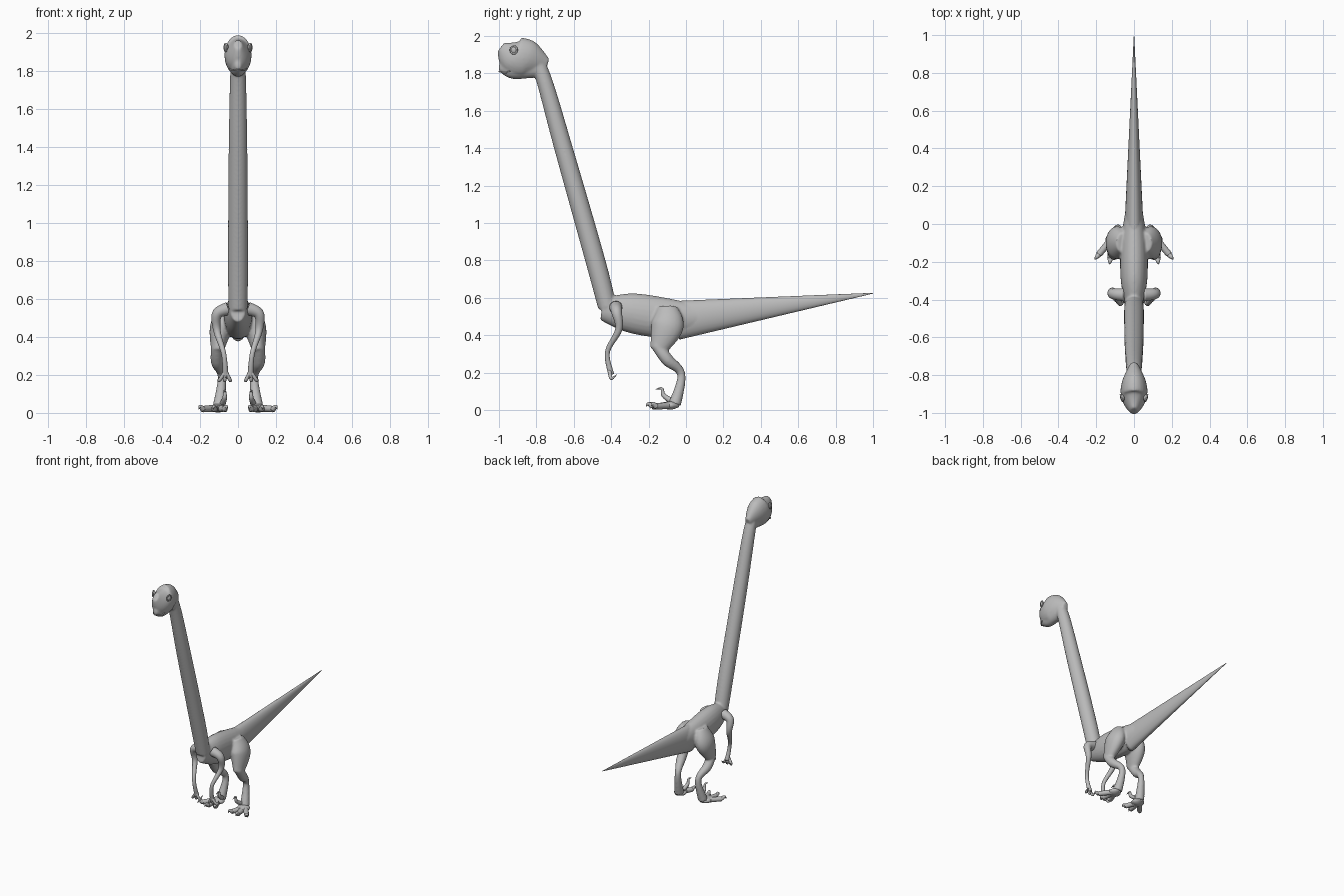
import bpy, bmesh
from math import cos, sin, tau
from mathutils import Vector, Matrix

cube = bpy.data.objects.get("Cube")
if cube:
    bpy.data.objects.remove(cube)

shade = (0.5, 0.5, 0.5, 1)
grey = bpy.data.materials.new("plain grey")
grey.use_nodes = True
grey.diffuse_color = shade
grey.node_tree.nodes["Principled BSDF"].inputs["Base Color"].default_value = shade


def blend(keys, u):
    """Smooth curve through evenly spaced keys (numbers or vectors), u from 0 to 1."""
    last = len(keys) - 1
    i = min(int(u * last), last - 1)
    t = u * last - i
    before, a, b, after = keys[max(i - 1, 0)], keys[i], keys[i + 1], keys[min(i + 2, last)]
    start, end = 0.5 * (b - before), 0.5 * (after - a)
    rise = t * t * (3 - 2 * t)
    return (a + rise * (b - a) + t * (1 - t) ** 2 * start - t * t * (1 - t) * end)


def tube(bm, path, widths, squash=1, flip=1, sides=24, steps=30):
    """Loft ellipses along a path; squash is depth divided by width."""
    path = [Vector((flip * p[0], p[1], p[2])) for p in path]
    centres = [blend(path, i / steps) for i in range(steps + 1)]
    first = centres[1] - centres[0]
    side = Vector((0, 1, 0)) if abs(first.x) > 0.8 * first.length else Vector((1, 0, 0))
    loops = []
    for i, centre in enumerate(centres):
        tangent = (centres[min(i + 1, steps)] - centres[max(i - 1, 0)]).normalized()
        side = (side - tangent * side.dot(tangent)).normalized()
        depth = tangent.cross(side) * squash
        width = blend(widths, i / steps)
        angles = [tau * k / sides for k in range(sides)]
        loops.append([bm.verts.new(centre + width * (side * cos(a) + depth * sin(a)))
                      for a in angles])
    for low, high in zip(loops, loops[1:]):
        for k in range(sides):
            n = (k + 1) % sides
            bm.faces.new((low[k], low[n], high[n], high[k]))
    bm.faces.new(loops[0][::-1])
    bm.faces.new(loops[-1])


def spine(*points):
    """Place y, z pairs on the middle plane."""
    return [(0, y, z) for y, z in points]


def finish(bm, name):
    bmesh.ops.recalc_face_normals(bm, faces=bm.faces[:])
    for face in bm.faces:
        face.smooth = True
    mesh = bpy.data.meshes.new(name)
    bm.to_mesh(mesh)
    bm.free()
    mesh.materials.append(grey)
    part = bpy.data.objects.new(name, mesh)
    bpy.context.collection.objects.link(part)
    return part


def finish_pair(bm, name):
    finish(bm, name).modifiers.new("Mirror", "MIRROR")


# Torso, tail root and neck
body = bmesh.new()
tube(body, spine((-.45, .54), (-.3, .52), (-.1, .493), (.1, .5)), [.04, .07, .07, .04], squash=1.5)
tail_path = spine((-.05, .48), (1, .625))
tail_widths = [.052, .001]
tube(body, tail_path, tail_widths, squash=2)
tube(body, spine((-.42, .55), (-.485, .8), (-.655, 1.4), (-.77, 1.8), (-.83, 1.9)),
     [.05, .053, .049, .041, .03])

# Skull and snout
tube(body, spine((-.74, 1.85), (-.84, 1.88), (-.92, 1.89), (-.99, 1.94)),
     [.02, .065, .066, .02], squash=1.5)
tube(body, spine((-.8, 1.83), (-.93, 1.83), (-1, 1.83)), [.04, .045, .015], squash=1.3)

# Thighs and lower legs, blended into the body skin
for flip in (1, -1):
    tube(body, [(.06, -.1, .55), (.09, -.1, .45), (.11, -.15, .32)],
         [.035, .058, .03], squash=1.5, flip=flip)
    tube(body, [(.11, -.16, .35), (.11, -.1, .27), (.085, -.025, .19), (.1, -.06, .03)],
         [.03, .033, .022, .034], flip=flip)
skin = finish(body, "body")
remesh = skin.modifiers.new("Blend", "REMESH")
remesh.mode = "VOXEL"
remesh.voxel_size = .007
remesh.use_smooth_shade = True
relax = skin.modifiers.new("Relax", "SMOOTH")
relax.iterations = 6

# Crisp tail end carrying the body to a point
tail = bmesh.new()
tube(tail, tail_path, tail_widths, squash=2)
finish(tail, "tail")

# Arms hanging from the chest
arms = bmesh.new()
tube(arms, [(.05, -.375, .55), (.11, -.37, .52), (.11, -.36, .43), (.075, -.42, .31),
            (.065, -.4, .19)], [.035, .028, .019, .013, .016])
finish_pair(arms, "arms")

# Hooked fingers
fingers = bmesh.new()
for x in (.04, .07, .1):
    tube(fingers, [(.065, -.41, .22), (x, -.4, .17), (x, -.37, .19)],
         [.01, .009, .001], sides=10, steps=12)
finish_pair(fingers, "fingers")

# Feet with three splayed toes, each with a short claw
feet = bmesh.new()
claws = bmesh.new()
tube(feet, [(.1, -.04, .025), (.105, -.08, .025), (.11, -.13, .025)], [.02, .045, .03], squash=.5)
root = Vector((.11, -.07, .025))
for x, y in ((.07, -.17), (.125, -.18), (.185, -.16)):
    tip = Vector((x, y, .02))
    tube(feet, [root, root.lerp(tip, .5), tip], [.02, .018, .017], sides=14)
    tube(claws, [tip, root.lerp(tip, 1.2) + Vector((0, 0, .015)), root.lerp(tip, 1.3)],
         [.016, .009, .001], sides=10, steps=12)
finish_pair(feet, "feet")

# Raised sickle claws
tube(claws, [(.08, -.08, .05), (.07, -.12, .08), (.07, -.13, .115), (.07, -.165, .11)],
     [.016, .012, .007, .001], sides=12)
finish_pair(claws, "toe_claws")

# Eyes with raised lid rings
eyes = bmesh.new()
place = (Matrix.Translation((.062, -.92, 1.925)) @ Matrix.Rotation(-.3, 4, "Z")
         @ Matrix.Diagonal((.012, .018, .02, 1)))
bmesh.ops.create_uvsphere(eyes, u_segments=20, v_segments=12, radius=1, matrix=place)
ring = [place @ Vector((.3, cos(tau * k / 16), sin(tau * k / 16))) for k in range(17)]
tube(eyes, ring, [.005, .005], sides=8)
finish_pair(eyes, "eyes")

# Upturned lip line
lips = bmesh.new()
tube(lips, spine((-1, 1.81))[:1] + [(.035, -.96, 1.805), (.046, -.9, 1.84)],
     [.003, .004, .002], sides=8)
finish_pair(lips, "lips")
